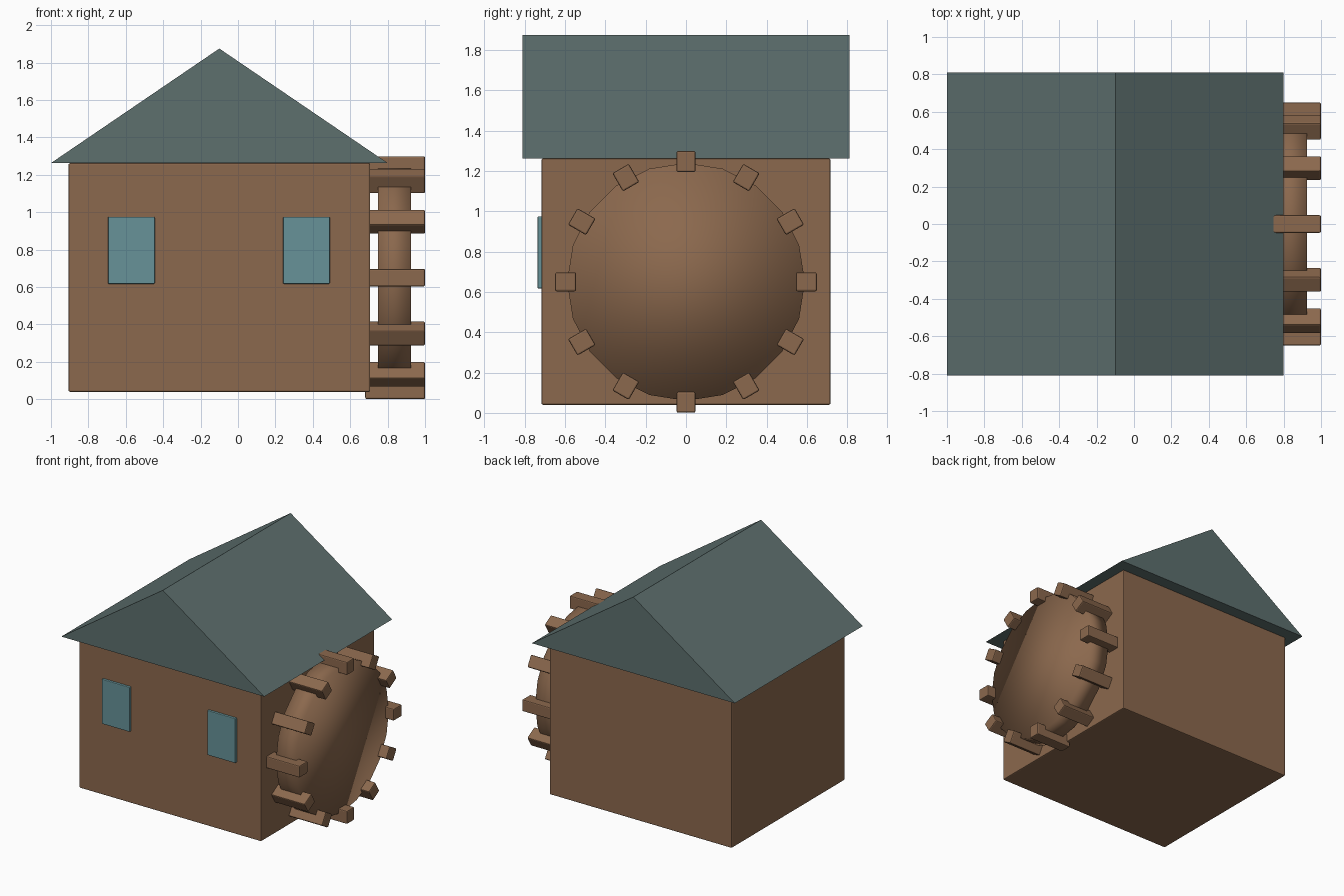
import bpy
import bmesh
import math
from mathutils import Matrix, Vector

default = bpy.data.objects.get("Cube")
if default:
    bpy.data.objects.remove(default, do_unlink=True)


def make_material(name, rgb):
    mat = bpy.data.materials.new(name)
    mat.use_nodes = True
    color = (*rgb, 1.0)
    mat.diffuse_color = color
    mat.node_tree.nodes["Principled BSDF"].inputs["Base Color"].default_value = color
    return mat


wood = make_material("brown wood", (0.26, 0.14, 0.075))
slate = make_material("grey green slate", (0.11, 0.16, 0.155))
glass = make_material("teal glass", (0.135, 0.29, 0.315))


def add_object(name, bm, mat, smooth=False):
    bmesh.ops.recalc_face_normals(bm, faces=bm.faces)
    for face in bm.faces:
        face.smooth = smooth
    mesh = bpy.data.meshes.new(name)
    bm.to_mesh(mesh)
    bm.free()
    mesh.materials.append(mat)
    obj = bpy.data.objects.new(name, mesh)
    bpy.context.collection.objects.link(obj)
    return obj


def add_box(name, low, high, mat, bevel):
    low, high = Vector(low), Vector(high)
    bm = bmesh.new()
    bmesh.ops.create_cube(bm, size=1, matrix=Matrix.Diagonal((*(high - low), 1)))
    obj = add_object(name, bm, mat)
    obj.location = (low + high) / 2
    mod = obj.modifiers.new("soft edges", "BEVEL")
    mod.width = bevel
    mod.segments = 2
    return obj


# House walls
add_box("house_walls", (-0.907, -0.717, 0.04), (0.707, 0.717, 1.262), wood, 0.008)

# Front windows
for side, x in (("right", -0.57), ("left", 0.366)):
    add_box(side + "_window", (x - 0.125, -0.736, 0.617),
            (x + 0.125, -0.70, 0.975), glass, 0.005)

# Gable roof: triangular profile extruded from front to back
bm = bmesh.new()
profile = [bm.verts.new((x, -0.81, z)) for x, z in ((-1, 1.263), (0.8, 1.263), (-0.1, 1.875))]
gable = bm.faces.new(profile)
extruded = bmesh.ops.extrude_face_region(bm, geom=[gable])["geom"]
bmesh.ops.translate(bm, vec=(0, 1.62, 0),
                    verts=[v for v in extruded if isinstance(v, bmesh.types.BMVert)])
# Keep the front gable closed
if not gable.is_valid:
    bm.faces.new(profile)
add_object("roof", bm, slate)

# Water wheel drum, smooth across the rim
hub = Vector((0.837, 0, 0.65))
bm = bmesh.new()
bmesh.ops.create_cone(bm, cap_ends=True, segments=20, radius1=0.59, radius2=0.59,
                      depth=0.175, matrix=Matrix.Rotation(math.pi / 2, 4, "Y"))
add_object("water_wheel", bm, wood, smooth=True).location = hub

# Paddles around the rim
for i in range(12):
    angle = i * math.tau / 12
    paddle = add_box(f"paddle_{i + 1}", (0.68, -0.047, -0.052),
                     (1.0, 0.047, 0.052), wood, 0.008)
    paddle.location.y = 0.597 * math.sin(angle)
    paddle.location.z = hub.z + 0.597 * math.cos(angle)
    paddle.rotation_euler.x = -angle
